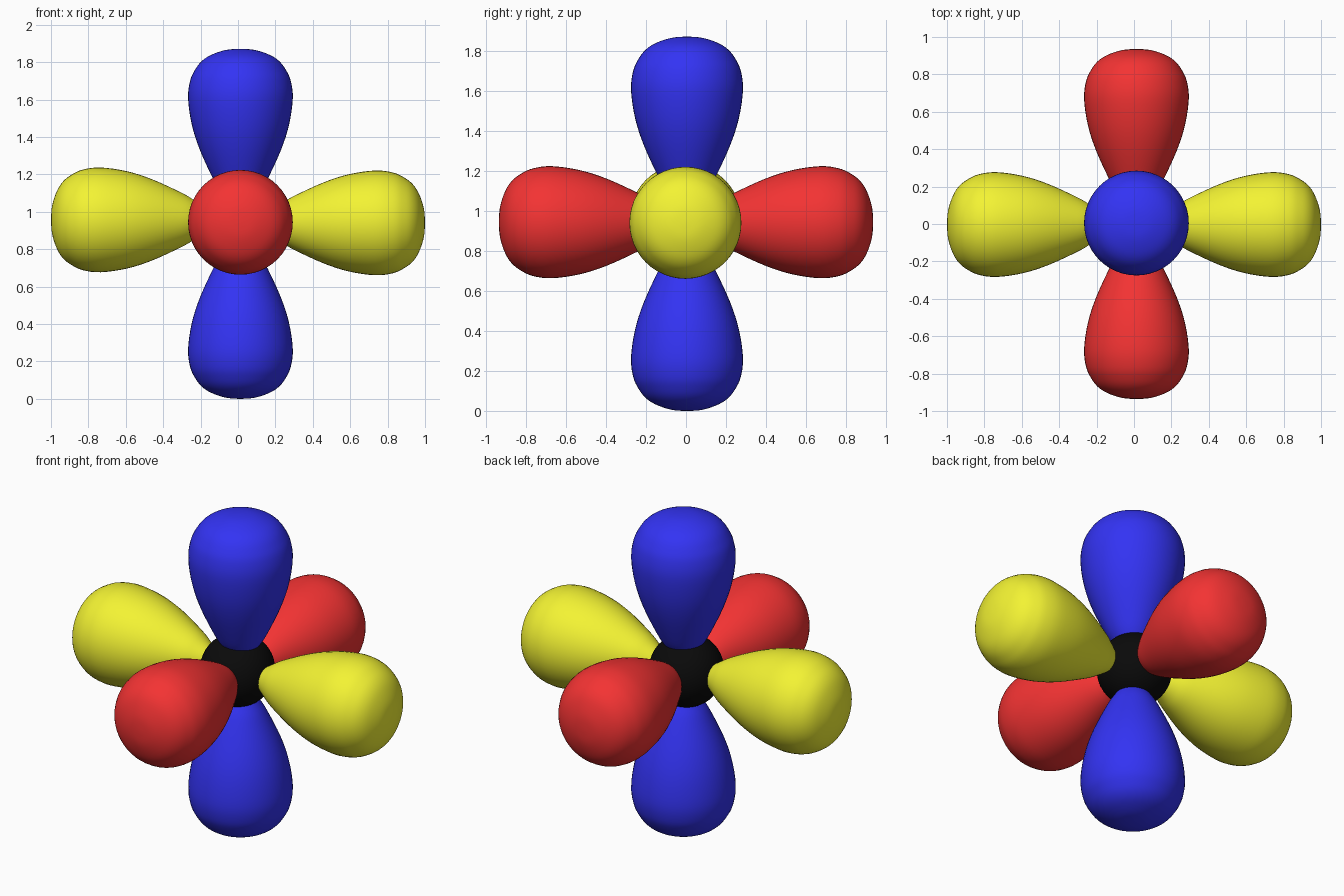
import bpy
import bmesh
from math import radians
from mathutils import Matrix, Vector

if "Cube" in bpy.data.objects:
    bpy.data.objects.remove(bpy.data.objects["Cube"])

SEGMENTS = 48
# lobe outline: (radius, distance from the centre)
OUTLINE = [(0, .075), (.05, .095), (.105, .17), (.146, .24), (.217, .395),
           (.26, .53), (.28, .67), (.269, .765), (.242, .825), (.207, .87),
           (.157, .903), (.08, .929), (0, .936)]


def material(name, rgb):
    mat = bpy.data.materials.new(name)
    mat.diffuse_color = (*rgb, 1)
    mat.use_nodes = True
    mat.node_tree.nodes["Principled BSDF"].inputs["Base Color"].default_value = mat.diffuse_color
    return mat


def smooth_outline(points, steps=4):
    """Catmull-Rom curve through the outline points."""
    pts = [Vector(p) for p in points]
    pts = [2 * pts[0] - pts[1]] + pts + [pts[-1] + Vector((-.08, 0))]
    out = []
    for a, b, c, d in zip(pts, pts[1:], pts[2:], pts[3:]):
        for k in range(steps):
            t = k / steps
            out.append(.5 * (2 * b + (c - a) * t + (2 * a - 5 * b + 4 * c - d) * t**2
                             + (3 * b - a - 3 * c + d) * t**3))
    out.append(pts[-2])
    return [(max(p.x, 0), p.y) for p in out]


def finish(bm, name, mat):
    bmesh.ops.remove_doubles(bm, verts=bm.verts, dist=1e-5)
    bmesh.ops.recalc_face_normals(bm, faces=bm.faces)
    for f in bm.faces:
        f.smooth = True
    mesh = bpy.data.meshes.new(name)
    bm.to_mesh(mesh)
    bm.free()
    mesh.materials.append(mat)
    obj = bpy.data.objects.new(name, mesh)
    bpy.context.collection.objects.link(obj)
    return obj


def lobe(name, direction, origin, mat):
    bm = bmesh.new()
    verts = [bm.verts.new((r, 0, d)) for r, d in smooth_outline(OUTLINE)]
    edges = [bm.edges.new(pair) for pair in zip(verts, verts[1:])]
    bmesh.ops.spin(bm, geom=verts + edges, cent=(0, 0, 0), axis=(0, 0, 1),
                   angle=radians(360), steps=SEGMENTS)
    turn = Vector((0, 0, 1)).rotation_difference(Vector(direction)).to_matrix().to_4x4()
    bm.transform(turn)
    obj = finish(bm, name, mat)
    obj.location = origin
    return obj


blue = material("blue", (.033, .033, .9))
red = material("red", (.9, .033, .033))
yellow = material("yellow", (.9, .9, .033))
black = material("black", (.003, .003, .003))

# vertical pair
lobe("upper_lobe", (0, 0, 1), (.013, .005, .936), blue)
lobe("lower_lobe", (0, 0, -1), (.013, .005, .936), blue)

# front and back pair
lobe("front_lobe", (0, -1, 0), (.013, 0, .944), red)
lobe("back_lobe", (0, 1, 0), (.013, 0, .944), red)

# side pair, set slightly further out
lobe("right_lobe", (1, 0, 0), (.064, -.003, .941), yellow)
lobe("left_lobe", (-1, 0, 0), (-.064, -.003, .957), yellow)

# central ball
ball = bmesh.new()
bmesh.ops.create_uvsphere(ball, u_segments=48, v_segments=24, radius=.202,
                          matrix=Matrix.Translation((-.003, 0, .949)))
finish(ball, "central_ball", black)
